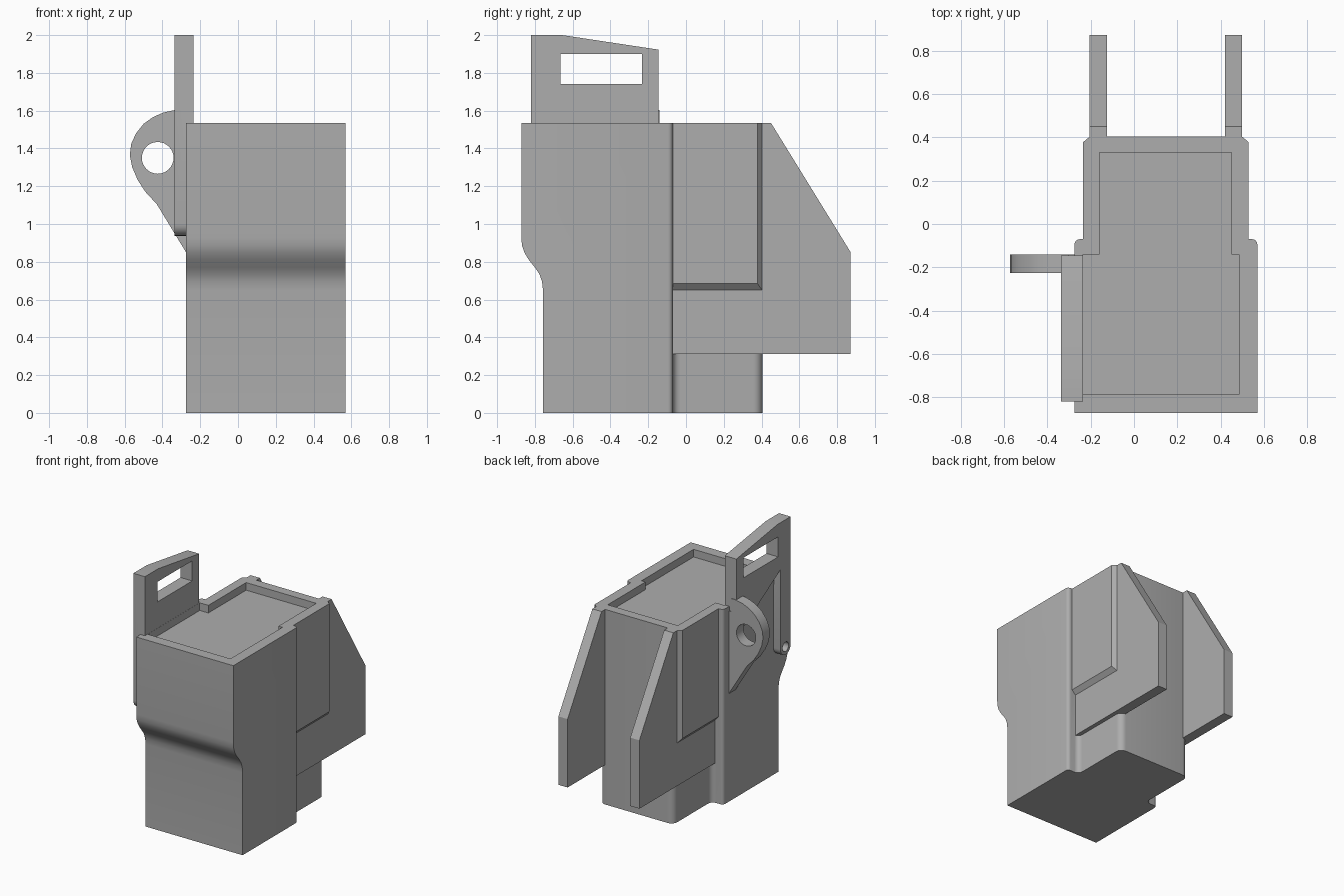
import bpy, bmesh, math
from mathutils import Vector

if "Cube" in bpy.data.objects:
    bpy.data.objects.remove(bpy.data.objects["Cube"])

CX = 0.1475          # symmetry line of the body
TOP = 1.535          # rim height

grey = bpy.data.materials.new("plain grey")
grey.diffuse_color = (0.42, 0.42, 0.42, 1)
grey.use_nodes = True
grey.node_tree.nodes["Principled BSDF"].inputs["Base Color"].default_value = grey.diffuse_color


def add(name, bm):
    bmesh.ops.recalc_face_normals(bm, faces=bm.faces)
    me = bpy.data.meshes.new(name)
    bm.to_mesh(me)
    bm.free()
    ob = bpy.data.objects.new(name, me)
    me.materials.append(grey)
    bpy.context.collection.objects.link(ob)
    return ob


def prism_bm(pts, axis, lo, hi):
    """Extrude a 2D outline along an axis (x: yz outline, y: xz, z: xy)."""
    def place(p, d):
        return {'x': (d, p[0], p[1]), 'y': (p[0], d, p[1]), 'z': (p[0], p[1], d)}[axis]
    bm = bmesh.new()
    a = [bm.verts.new(place(p, lo)) for p in pts]
    b = [bm.verts.new(place(p, hi)) for p in pts]
    bm.faces.new(a)
    bm.faces.new(b)
    n = len(pts)
    for i in range(n):
        bm.faces.new((a[i], a[(i + 1) % n], b[(i + 1) % n], b[i]))
    return bm


def prism(name, pts, axis, lo, hi):
    return add(name, prism_bm(pts, axis, lo, hi))


def arc(cx, cy, r, a0, a1, n):
    return [(cx + r * math.cos(math.radians(a0 + (a1 - a0) * i / n)),
             cy + r * math.sin(math.radians(a0 + (a1 - a0) * i / n))) for i in range(n + 1)]


def rect(u0, u1, v0, v1):
    return [(u0, v0), (u1, v0), (u1, v1), (u0, v1)]


def combine(ob, tool, op):
    m = ob.modifiers.new("combine", 'BOOLEAN')
    m.operation, m.solver, m.object = op, 'EXACT', tool
    bpy.context.view_layer.objects.active = ob
    bpy.ops.object.modifier_apply(modifier=m.name)
    bpy.data.objects.remove(tool)


# front block with S-shaped front, rounded rear corners
front = [(-0.07, 0), (-0.757, 0), (-0.757, 0.65), (-0.762, 0.695), (-0.776, 0.735),
         (-0.80, 0.77), (-0.832, 0.81), (-0.855, 0.848), (-0.868, 0.885),
         (-0.872, 0.93), (-0.872, TOP), (-0.07, TOP)]
bm = prism_bm(front, 'x', -0.275, 0.57)
edges = [e for e in bm.edges if all(abs(v.co.y + 0.07) < 1e-4 for v in e.verts)
         and abs(e.verts[0].co.z - e.verts[1].co.z) > 1]
bmesh.ops.bevel(bm, geom=edges, offset=0.025, segments=4, affect='EDGES', profile=0.5)
body = add("body", bm)

# rear core with rounded corners and fillets into the front block
half = [(0.36, -0.3), (0.36, -0.07)] + arc(0.36, -0.03, 0.04, 270, 180, 5)[1:]
half += arc(0.27, 0.355, 0.05, 0, 90, 6)
plan = [(CX + x, y) for x, y in half] + [(CX - x, y) for x, y in reversed(half)]
combine(body, prism("core", plan, 'z', 0, TOP), 'UNION')

# side wings and raised chamfered panels, mirrored
wing = [(-0.2, 0.312), (0.872, 0.312), (0.872, 0.85), (0.45, TOP), (-0.2, TOP)]
for s in (1, -1):
    x0, x1 = sorted((CX + s * 0.2725, CX + s * 0.3525))
    combine(body, prism("wing", wing, 'x', x0, x1), 'UNION')
    bm = bmesh.new()
    for dx, yb, zb in ((0.33, 0.403, 0.65), (0.3525, 0.403, 0.65), (0.3825, 0.378, 0.685)):
        for y in (-0.2, yb):
            for z in (zb, TOP):
                bm.verts.new(Vector((CX + s * dx, y, z)))
    bmesh.ops.convex_hull(bm, input=bm.verts)
    bmesh.ops.dissolve_limit(bm, angle_limit=0.01, verts=bm.verts, edges=bm.edges)
    combine(body, add("panel", bm), 'UNION')

# shallow stepped recess in the top
recess = [(-0.235, -0.787), (0.485, -0.787), (0.485, -0.14), (0.45, -0.14),
          (0.45, 0.33), (-0.16, 0.33), (-0.16, -0.14), (-0.235, -0.14)]
combine(body, prism("recess", recess, 'z', TOP - 0.06, TOP + 0.2), 'DIFFERENCE')

# handle plate: outer layer with a rounded leg, inner layer standing on the rim
outer = ([(-0.145, 1.923), (-0.655, 2.0), (-0.82, 2.0)]
         + arc(-0.757, 1.0, 0.063, 180, 360, 10) + [(-0.694, 1.63), (-0.145, 1.3)])
inner = [(-0.145, 1.923), (-0.655, 2.0), (-0.82, 2.0), (-0.82, 1.50), (-0.145, 1.50)]
handle = prism("handle_plate", outer, 'x', -0.337, -0.274)
combine(handle, prism("inner_layer", inner, 'x', -0.28, -0.236), 'UNION')
combine(handle, prism("grip_slot", rect(-0.665, -0.232, 1.742, 1.9), 'x', -0.5, 0), 'DIFFERENCE')
combine(handle, prism("pin_hole", arc(-0.757, 1.0, 0.037, 0, 345, 23), 'x', -0.5, 0), 'DIFFERENCE')

# side lug with a round eye
lug_outline = [(-0.27, 0.845), (-0.275, 0.85), (-0.43, 1.105), (-0.492, 1.172), (-0.532, 1.235),
               (-0.56, 1.30), (-0.573, 1.365), (-0.565, 1.425), (-0.54, 1.48), (-0.50, 1.53),
               (-0.45, 1.566), (-0.395, 1.59), (-0.335, 1.603), (-0.30, 1.603),
               (-0.30, 1.5), (-0.27, 1.5)]
lug = prism("side_lug", lug_outline, 'y', -0.226, -0.14)
combine(lug, prism("eye", arc(-0.425, 1.35, 0.084, 0, 348.75, 31), 'y', -0.5, 0.2), 'DIFFERENCE')

# smooth rounded areas, keep hard edges sharp
for ob in (body, handle, lug):
    bpy.ops.object.select_all(action='DESELECT')
    ob.select_set(True)
    bpy.context.view_layer.objects.active = ob
    bpy.ops.object.shade_smooth_by_angle(angle=math.radians(30))
